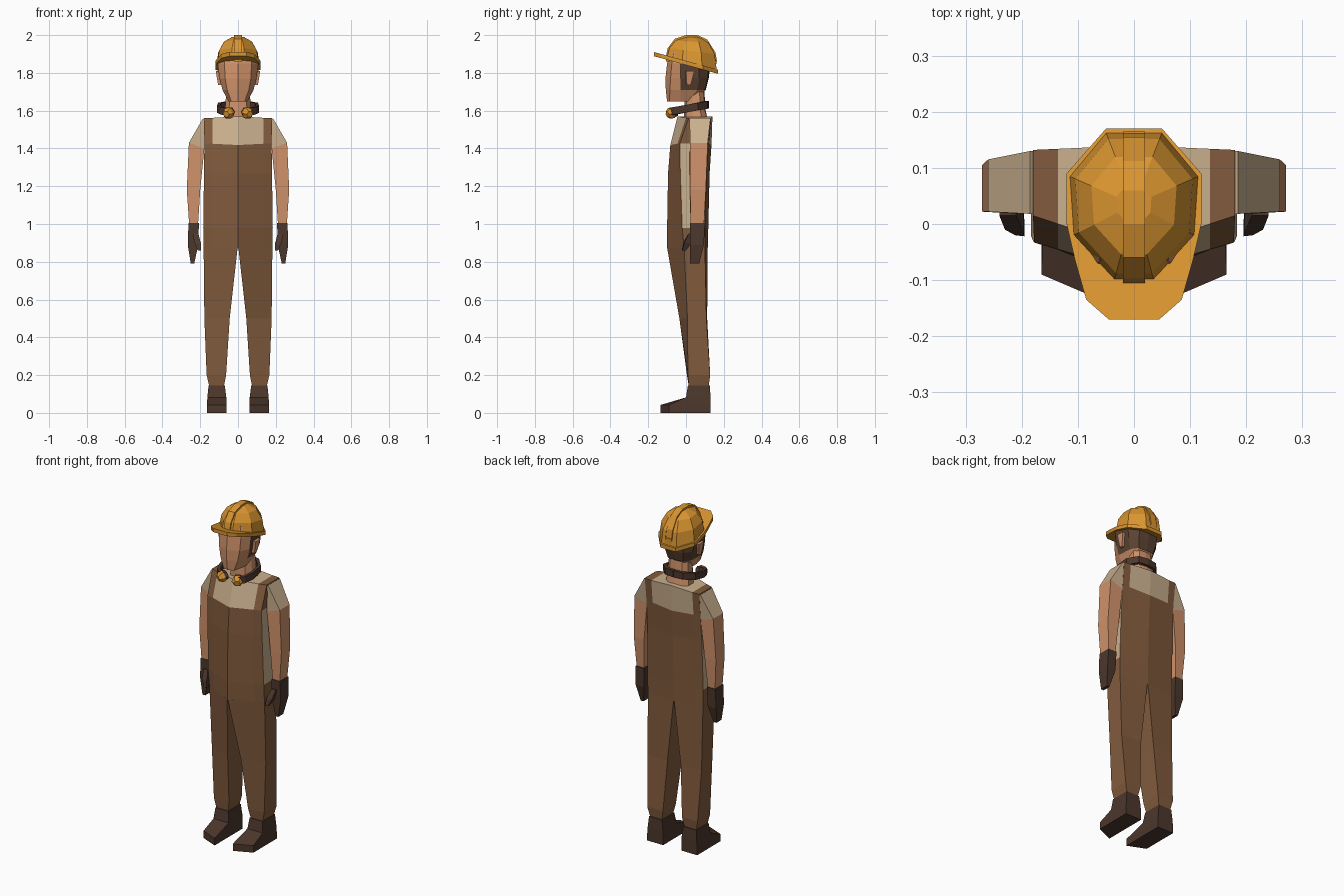
import bpy, bmesh, math
from mathutils import Vector

if "Cube" in bpy.data.objects:
    bpy.data.objects.remove(bpy.data.objects["Cube"])


def mat(name, r, g, b):
    m = bpy.data.materials.new(name)
    lin = [(c / 255 / 12.92) if c < 11 else ((c / 255 + .055) / 1.055) ** 2.4 for c in (r, g, b)]
    m.diffuse_color = (*lin, 1)
    m.use_nodes = True
    m.node_tree.nodes["Principled BSDF"].inputs["Base Color"].default_value = m.diffuse_color
    return m


BROWN = mat("overall brown", 130, 91, 61)
SHIRT = mat("shirt beige", 202, 176, 142)
SKIN = mat("skin", 208, 146, 106)
HAIR = mat("hair brown", 92, 66, 50)
DARK = mat("dark leather", 76, 55, 44)
YELLOW = mat("safety yellow", 218, 149, 48)


def loft(name, rings, mats, rule=None, closed=False):
    """Skin half-body rings (or closed limb rings), cap them and mirror across x."""
    bm = bmesh.new()
    vs = [[bm.verts.new(p) for p in r] for r in rings]
    n = len(rings[0])
    for a, b in zip(vs, vs[1:]):
        for i in range(n if closed else n - 1):
            j = (i + 1) % n
            bm.faces.new((a[i], a[j], b[j], b[i]))
    for r in (vs[0], vs[-1]):
        for i in range(n // 2 - 1):
            bm.faces.new((r[i], r[i + 1], r[n - 2 - i], r[n - 1 - i]))
    bmesh.ops.mirror(bm, geom=bm.verts[:] + bm.edges[:] + bm.faces[:], axis='X', merge_dist=1e-4)
    bmesh.ops.recalc_face_normals(bm, faces=bm.faces[:])
    if rule:
        for f in bm.faces:
            f.material_index = rule(f.calc_center_median(), f.normal)
    me = bpy.data.meshes.new(name)
    bm.to_mesh(me)
    bm.free()
    for m in mats:
        me.materials.append(m)
    ob = bpy.data.objects.new(name, me)
    bpy.context.collection.objects.link(ob)
    return ob


def quad(z, x0, x1, yf0, yf1, yb1, yb0):
    """Four-sided limb section: inner front, outer front, outer back, inner back."""
    return [(x0, yf0, z), (x1, yf1, z), (x1, yb1, z), (x0, yb0, z)]


# Torso: bib overalls over a shirt, straps as outer columns
def torso_ring(zc, zs, w, fc, fk, bk, bc):
    s, t = .135, .135 / w
    return [(0, fc, zc), (s, fc + (fk - fc) * t, zs), (w, fk, zs),
            (w, bk, zs), (s, bc + (bk - bc) * t, zs), (0, bc, zc)]


def torso_rule(c, n):
    side = abs(n.x) > .8 and .98 < c.z < 1.43
    return int(side or (c.z > 1.43 and abs(c.x) < .12))


loft("torso", [
    torso_ring(.87, .87, .182, -.1, -.01, .1, .115),
    torso_ring(.98, .98, .184, -.1, -.02, .1, .118),
    torso_ring(1.27, 1.27, .18, -.095, -.03, .108, .125),
    torso_ring(1.418, 1.425, .178, -.083, -.033, .118, .135),
    torso_ring(1.57, 1.562, .18, -.045, .015, .132, .14)], [BROWN, SHIRT], torso_rule)

# Trouser legs
loft("trouser_legs", [
    quad(.875, .002, .182, -.1, -.01, .1, .115),
    quad(.5, .044, .178, -.035, .008, .108, .112),
    quad(.2, .063, .166, .005, .01, .128, .128),
    quad(.14, .075, .152, .015, .015, .12, .12)], [BROWN], closed=True)

# Boots with slanted toes
loft("boots", [
    quad(0, .06, .165, -.135, -.09, .13, .13),
    quad(.042, .06, .165, -.135, -.09, .13, .13),
    quad(.082, .062, .162, 0, 0, .13, .13),
    quad(.145, .07, .156, .01, .01, .126, .126)], [DARK], closed=True)

# Arms: short sleeve above, bare skin below
loft("arms", [
    [(.15, .02, 1.53), (.185, .018, 1.56), (.185, .13, 1.56), (.15, .13, 1.53)],
    [(.178, .02, 1.40), (.26, .022, 1.43), (.26, .115, 1.43), (.178, .115, 1.40)],
    quad(1.18, .2, .271, .018, .022, .105, .11),
    quad(.99, .212, .258, .025, .025, .095, .095)],
    [SHIRT, SKIN], lambda c, n: int(c.z < 1.4), closed=True)

# Gloves and thumbs
loft("gloves", [
    quad(1.005, .207, .262, .02, .022, .1, .1),
    quad(.89, .21, .266, .02, .022, .095, .095),
    quad(.79, .232, .25, .022, .022, .07, .07)], [DARK], closed=True)
loft("thumbs", [
    quad(.95, .21, .24, .015, .015, .05, .05),
    quad(.9, .197, .23, -.015, -.01, .03, .03),
    quad(.86, .195, .212, -.022, -.02, 0, 0)], [DARK], closed=True)

# Neck
neck = [(0, -.01), (.05, 0), (.073, .035), (.073, .08), (.045, .105), (0, .11)]
loft("neck", [[(x * s, y * s + dy, z) for x, y in neck]
              for z, s, dy in ((1.55, 1.05, 0), (1.6, .95, 0), (1.73, .82, .005))], [SKIN])

# Head: skin face, hair at sides and back
def head_ring(z, *pts):
    return [(x, y, z) for x, y in pts]


loft("head", [
    head_ring(1.648, (0, -.1), (.035, -.088), (.05, -.03), (.05, .01), (.04, .02), (0, .025)),
    head_ring(1.71, (0, -.107), (.057, -.085), (.082, -.03), (.078, .06), (.05, .1), (0, .105)),
    head_ring(1.77, (0, -.109), (.068, -.082), (.098, -.03), (.095, .07), (.06, .115), (0, .12)),
    head_ring(1.85, (0, -.1), (.072, -.075), (.108, -.03), (.105, .07), (.06, .12), (0, .13)),
    head_ring(1.91, (0, -.08), (.06, -.065), (.085, -.02), (.085, .07), (.05, .11), (0, .12))],
    [SKIN, HAIR], lambda c, n: int(c.z > 1.71 and c.y > -.01))
loft("ears", [
    quad(1.735, .09, .105, 0, .005, .025, .025),
    quad(1.81, .09, .118, -.005, 0, .045, .045)], [SKIN], closed=True)

# Helmet: sloping brim, faceted dome and centre ridge
def brim_z(y):
    return 1.795 + (.17 - y) * .275


brim = [(0, .17), (.05, .17), (.12, .09), (.12, 0), (.105, -.065),
        (.085, -.135), (.045, -.17), (0, -.17)]
loft("helmet_brim", [[(x, y, brim_z(y) + d) for x, y in brim] for d in (0, .022)], [YELLOW])

dome = [(0, -.1), (.035, -.1), (.108, -.02), (.115, .085), (.05, .163), (0, .163)]
rings = [[(x, y, brim_z(y) + .015) for x, y in dome]]
for s, z, k in ((.91, 1.915, .12), (.66, 1.965, .05), (.27, 1.99, 0)):
    rings.append([(x * s, .035 + (y - .035) * s, z - k * (y - .035)) for x, y in dome])
loft("helmet_dome", rings, [YELLOW])

ridge = [(-.107, 1.885), (-.097, 1.93), (-.06, 1.98), (0, 2), (.06, 2),
         (.112, 1.977), (.155, 1.91), (.165, 1.83)]
loft("helmet_ridge", [[(0, y, 1.86), (w, y, 1.86), (w, y, z), (0, y, z)]
                      for y, z in ridge for w in (.02,)], [YELLOW])

# Ear defenders hanging around the neck
path = [(.001, .112), (.055, .105), (.098, .06), (.102, -.01), (.085, -.06), (.06, -.08)]
band = []
for x, y in path:
    d = Vector((x, y - .02, 0)).normalized() * .009
    z = 1.595 + (y + .08) * .19
    band.append([(max(x + s * d.x, .001), y + s * d.y, z + h)
                 for s, h in ((-1, -.02), (1, -.02), (1, .02), (-1, .02))])
loft("defender_band", band, [DARK], closed=True)


def cup(name, stations, m):
    axis = Vector((.45, -.85, -.25)).normalized()
    u = axis.cross(Vector((0, 0, 1))).normalized()
    v = axis.cross(u)
    c = Vector((.05, -.075, 1.588))
    loft(name, [[c + axis * d + (u * math.cos(i * math.pi / 3) + v * math.sin(i * math.pi / 3)) * r
                 for i in range(6)] for d, r in stations], [m], closed=True)


cup("defender_cups", [(-.005, .032), (.012, .031), (.028, .018)], YELLOW)
cup("defender_pads", [(-.025, .026), (-.005, .029)], DARK)
